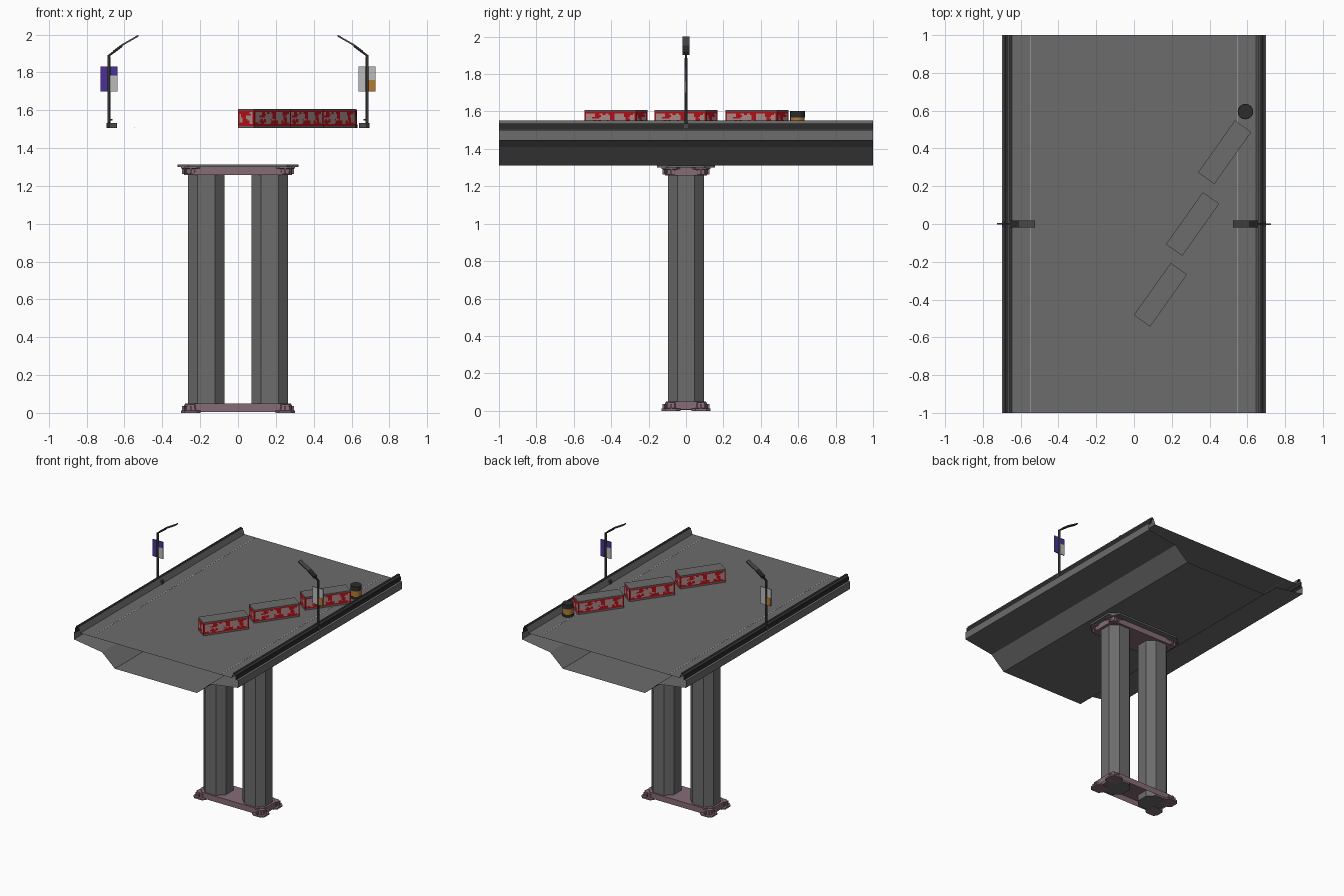
import bpy, bmesh, math
from mathutils import Matrix, Vector

if "Cube" in bpy.data.objects:
    bpy.data.objects.remove(bpy.data.objects["Cube"])

def mat(name, r, g, b):
    m = bpy.data.materials.new(name)
    m.diffuse_color = (r, g, b, 1)
    m.use_nodes = True
    m.node_tree.nodes["Principled BSDF"].inputs["Base Color"].default_value = m.diffuse_color
    return m

CONCRETE = mat("concrete_grey", 0.15, 0.15, 0.15)
MAUVE = mat("mauve_steel", 0.24, 0.15, 0.18)
RED = mat("paint_red", 0.48, 0.006, 0.01)
PALE = mat("worn_pink", 0.42, 0.28, 0.27)
DARK = mat("dark_metal", 0.025, 0.025, 0.025)
POLE = mat("pole_grey", 0.07, 0.07, 0.07)
PURPLE = mat("banner_purple", 0.07, 0.03, 0.32)
LIGHT = mat("banner_light", 0.5, 0.5, 0.5)
ORANGE = mat("orange", 0.45, 0.2, 0.03)

def finish(name, bm, *mats, normals=True):
    if normals:
        bmesh.ops.recalc_face_normals(bm, faces=bm.faces)
    me = bpy.data.meshes.new(name)
    bm.to_mesh(me)
    bm.free()
    for m in mats:
        me.materials.append(m)
    ob = bpy.data.objects.new(name, me)
    bpy.context.collection.objects.link(ob)
    return ob

def loft(name, rings, m, bottom=True, top=True):
    """Joins rings of points with quads, with optional end caps."""
    bm = bmesh.new()
    vs = [[bm.verts.new(p) for p in ring] for ring in rings]
    n = len(vs[0])
    for a, b in zip(vs, vs[1:]):
        for i in range(n):
            bm.faces.new((a[i], a[(i + 1) % n], b[(i + 1) % n], b[i]))
    if bottom:
        bm.faces.new(vs[0])
    if top:
        bm.faces.new(vs[-1])
    return finish(name, bm, m)

def chamfered(hx, hy, c, z, cx=0, cy=0):
    pts = [(hx, -hy + c), (hx, hy - c), (hx - c, hy), (-hx + c, hy),
           (-hx, hy - c), (-hx, -hy + c), (-hx + c, -hy), (hx - c, -hy)]
    return [(cx + x, cy + y, z) for x, y in pts]

def box(name, x0, x1, y0, y1, z0, z1, m):
    ring = lambda z: [(x0, y0, z), (x1, y0, z), (x1, y1, z), (x0, y1, z)]
    return loft(name, [ring(z0), ring(z1)], m)

# Bridge deck: an open-ended hollow section swept along y
ROAD = 1.507
half = [(0.35, 1.312), (0.46, 1.41), (0.70, 1.445), (0.70, 1.50), (0.685, 1.503),
        (0.68, 1.55), (0.66, 1.55), (0.645, ROAD)]
section = half + [(-x, z) for x, z in reversed(half)]
loft("bridge_deck", [[(x, y, z) for x, z in section] for y in (-1, 1)], CONCRETE,
     bottom=False, top=False)

for s, side in ((-1, "left"), (1, "right")):
    # Dark guard rails on the parapets, and thin lane lines
    xs = sorted((s * 0.678, s * 0.69))
    box(side + "_guard_rail", *xs, -1, 1, 1.506, 1.537, DARK)
    xs = sorted((s * 0.664, s * 0.68))
    box(side + "_rail_top", *xs, -1, 1, 1.546, 1.553, DARK)
    xs = sorted((s * 0.547, s * 0.551))
    box(side + "_lane_line", *xs, -1, 1, ROAD - 0.002, ROAD + 0.001, LIGHT)
    # Octagonal columns
    loft(side + "_column", [chamfered(0.096, 0.095, 0.05, z, s * 0.168) for z in (0.004, 1.28)],
         CONCRETE)

# Pier base (open below) and pier head
loft("pier_base", [chamfered(0.28, 0.108, 0.05, z) for z in (0.006, 0.05)], MAUVE, bottom=False)
loft("pier_head", [chamfered(0.285, 0.112, 0.05, z) for z in (1.258, 1.302)], MAUVE)
loft("bearing_plate", [chamfered(0.32, 0.155, 0.06, z) for z in (1.30, 1.313)], CONCRETE)

# Flared brackets with ribs at each corner of base and head
for sx in (-1, 1):
    for sy in (-1, 1):
        for label, za, zb in (("base", 0.0, 0.045), ("head", 1.302, 1.262)):
            cx, cy = sx * 0.25, sy * 0.08
            loft(label + "_corner_bracket",
                 [chamfered(0.052, 0.05, 0.02, za, cx, cy),
                  chamfered(0.052, 0.05, 0.02, za + (zb - za) * 0.25, cx, cy),
                  chamfered(0.036, 0.034, 0.014, za + (zb - za) * 0.3, cx, cy),
                  chamfered(0.034, 0.032, 0.014, zb, cx, cy)], MAUVE)
            for a in (0, 45, 90):
                rib = box(label + "_bracket_rib", 0.02, 0.046, -0.004, 0.004,
                          min(za, zb), max(za, zb) - 0.008 * (za < zb), MAUVE)
                d = Vector((math.cos(math.radians(a)) * sx, math.sin(math.radians(a)) * sy))
                rib.matrix_world = (Matrix.Translation((cx, cy, 0))
                                    @ Matrix.Rotation(math.atan2(d.y, d.x), 4, 'Z'))

# Road blocks: red sides with worn pale patches, grey rims and lid
def road_block(index, x, y):
    L, W, nl, nw = 0.169, 0.053, 34, 10
    path = [(-L + 2 * L * i / nl, -W) for i in range(nl)]
    path += [(L, -W + 2 * W * i / nw) for i in range(nw)]
    path += [(-px, -py) for px, py in path]
    levels = [ROAD, 1.517] + [1.517 + 0.082 * k / 9 for k in range(1, 10)] + [1.607]
    bm = bmesh.new()
    rows = [[bm.verts.new((px, py, z)) for px, py in path] for z in levels]
    n = len(path)
    for k in range(len(levels) - 1):
        for i in range(n):
            f = bm.faces.new((rows[k][i], rows[k][(i + 1) % n],
                              rows[k + 1][(i + 1) % n], rows[k + 1][i]))
            t = i % (nl + nw)
            v = abs(k - 5) / 4
            wave = math.sin(t * 0.62) + 0.7 * math.sin(t * 1.37 + k * 0.8) + 0.5 * math.cos(k * 1.9 - t * 0.4)
            edge = t in (0, nl - 1, nl, nl + nw - 1)
            if k in (0, len(levels) - 2):
                f.material_index = 2
            elif not edge and k not in (1, 9) and wave > -0.75 + 1.3 * v:
                f.material_index = 1
    lid = bm.faces.new(rows[-1])
    lid.material_index = 2
    bm.faces.new(rows[0][::-1]).material_index = 2
    bmesh.ops.inset_region(bm, faces=[lid], thickness=0.006)
    for f in bm.faces:
        if f.calc_center_median().z > 1.6069 and len(f.verts) == 4:
            f.material_index = 0 if f.calc_area() < 0.01 else 2
    ob = finish(f"road_block_{index}", bm, RED, PALE, CONCRETE)
    ob.location = (x, y, 0)
    ob.rotation_euler.z = math.radians(54.7)

for i, (x, y) in enumerate(((0.14, -0.375), (0.31, 0.0), (0.48, 0.38)), 1):
    road_block(i, x, y)

# Traffic drum made of stacked bands
def disc(r, z):
    return [(0.59 + r * math.cos(a * math.pi / 8), 0.595 + r * math.sin(a * math.pi / 8), z)
            for a in range(16)]
for name, r, z0, z1, m in (("drum_foot", 0.041, ROAD, 1.525, DARK),
                           ("drum_band", 0.038, 1.525, 1.568, ORANGE),
                           ("drum_top", 0.04, 1.568, 1.603, DARK)):
    loft(name, [disc(r, z0), disc(r, z1)], m)

# Street lamps: the second is the first turned half way round
def slanted(name, x0, z0, x1, z1, hw, t, m):
    ring = lambda x, z: [(x, -hw, z), (x, hw, z), (x, hw, z - t), (x, -hw, z - t)]
    return loft(name, [ring(x0, z0), ring(x1, z1)], m)

def street_lamp(turn):
    parts = [
        box("lamp_foot", -0.695, -0.64, -0.012, 0.012, ROAD, 1.532, POLE),
        loft("lamp_pole", [chamfered(0.008, 0.007, 0.003, z, -0.683) for z in (ROAD, 1.885)], POLE),
        slanted("lamp_arm", -0.69, 1.89, -0.61, 1.949, 0.006, 0.014, DARK),
        slanted("lamp_head_rear", -0.66, 1.915, -0.61, 1.952, 0.018, 0.013, DARK),
        slanted("lamp_head", -0.61, 1.951, -0.525, 2.0, 0.018, 0.01, POLE),
        # Banner: purple and pale on one face, pale and orange on the other
        box("banner_front", -0.726, -0.637, -0.003, 0, 1.70, 1.83, PURPLE),
        box("banner_front_patch", -0.678, -0.637, -0.0045, -0.003, 1.70, 1.783, LIGHT),
        box("banner_back", -0.726, -0.637, 0, 0.003, 1.70, 1.83, LIGHT),
        box("banner_back_patch", -0.726, -0.69, 0.003, 0.0045, 1.70, 1.76, ORANGE),
    ]
    for p in parts:
        p.rotation_euler.z = turn

street_lamp(0)
street_lamp(math.pi)
